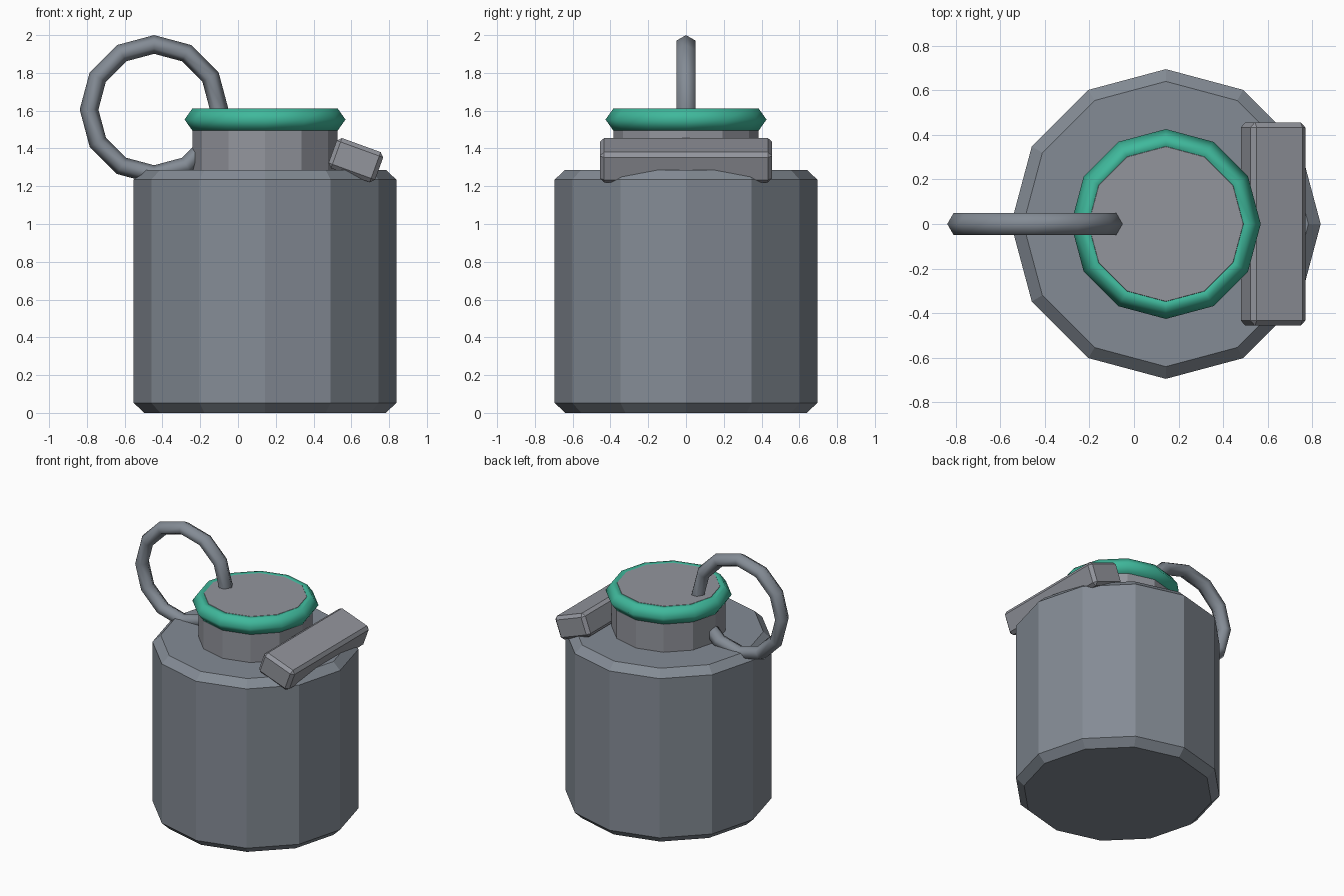
import bpy, bmesh
from math import sin, cos, tau, radians

if "Cube" in bpy.data.objects:
    bpy.data.objects.remove(bpy.data.objects["Cube"])

SIDES = 12
CX = 0.143  # axis of the container


def material(name, rgb):
    m = bpy.data.materials.new(name)
    m.diffuse_color = (*rgb, 1)
    m.use_nodes = True
    m.node_tree.nodes["Principled BSDF"].inputs["Base Color"].default_value = m.diffuse_color
    return m


STEEL = material("blue_grey", (0.23, 0.26, 0.30))
LIGHT = material("warm_grey", (0.29, 0.30, 0.335))
GREEN = material("green", (0.05, 0.48, 0.33))


def finish(name, bm, loc, mat, smooth=False, rot=(0, 0, 0)):
    bmesh.ops.recalc_face_normals(bm, faces=bm.faces)
    me = bpy.data.meshes.new(name)
    for f in bm.faces:
        f.smooth = smooth
    bm.to_mesh(me)
    bm.free()
    me.materials.append(mat)
    ob = bpy.data.objects.new(name, me)
    ob.location, ob.rotation_euler = loc, rot
    bpy.context.collection.objects.link(ob)
    return ob


def lathe(name, profile, loc, mat, closed=False, **kw):
    """Spin (radius, z) points round z; closed makes a ring, otherwise ends are capped."""
    bm = bmesh.new()
    rings = [[bm.verts.new((r * cos(tau * i / SIDES), r * sin(tau * i / SIDES), z))
              for i in range(SIDES)] for r, z in profile]
    pairs = list(zip(rings, rings[1:]))
    if closed:
        pairs.append((rings[-1], rings[0]))
    else:
        bm.faces.new(rings[0])
        bm.faces.new(rings[-1])
    for a, b in pairs:
        for i in range(SIDES):
            j = (i + 1) % SIDES
            bm.faces.new((a[i], a[j], b[j], b[i]))
    return finish(name, bm, loc, mat, **kw)


def hex_ring(outer, inner, half_w, shoulder):
    """Six-sided ring section, pointed outward and inward."""
    return [(outer, 0), (outer - shoulder, half_w), (inner + shoulder, half_w),
            (inner, 0), (inner + shoulder, -half_w), (outer - shoulder, -half_w)]


# Chamfered body
lathe("body", [(0.64, 0), (0.695, 0.053), (0.695, 1.235), (0.64, 1.287)], (CX, 0, 0), STEEL)

# Neck with flush lid
lathe("neck", [(0.385, 1.25), (0.385, 1.56), (0.347, 1.612)], (CX, 0, 0), LIGHT)

# Green collar
lathe("collar", hex_ring(0.426, 0.308, 0.058, 0.041), (CX, 0, 1.553), GREEN,
      closed=True, smooth=True)

# Upright pull ring
lathe("pull_ring", hex_ring(0.394, 0.295, 0.049, 0.028), (-0.444, 0, 1.606), STEEL,
      closed=True, smooth=True, rot=(radians(90), 0, 0))

# Tilted lever block on the shoulder
bm = bmesh.new()
bmesh.ops.create_cube(bm, size=1)
bmesh.ops.scale(bm, vec=(0.262, 0.912, 0.17), verts=bm.verts)
bmesh.ops.bevel(bm, geom=list(bm.edges), offset=0.022, segments=1, affect='EDGES')
finish("lever_block", bm, (0.624, 0, 1.338), LIGHT, rot=(0, radians(20), 0))
